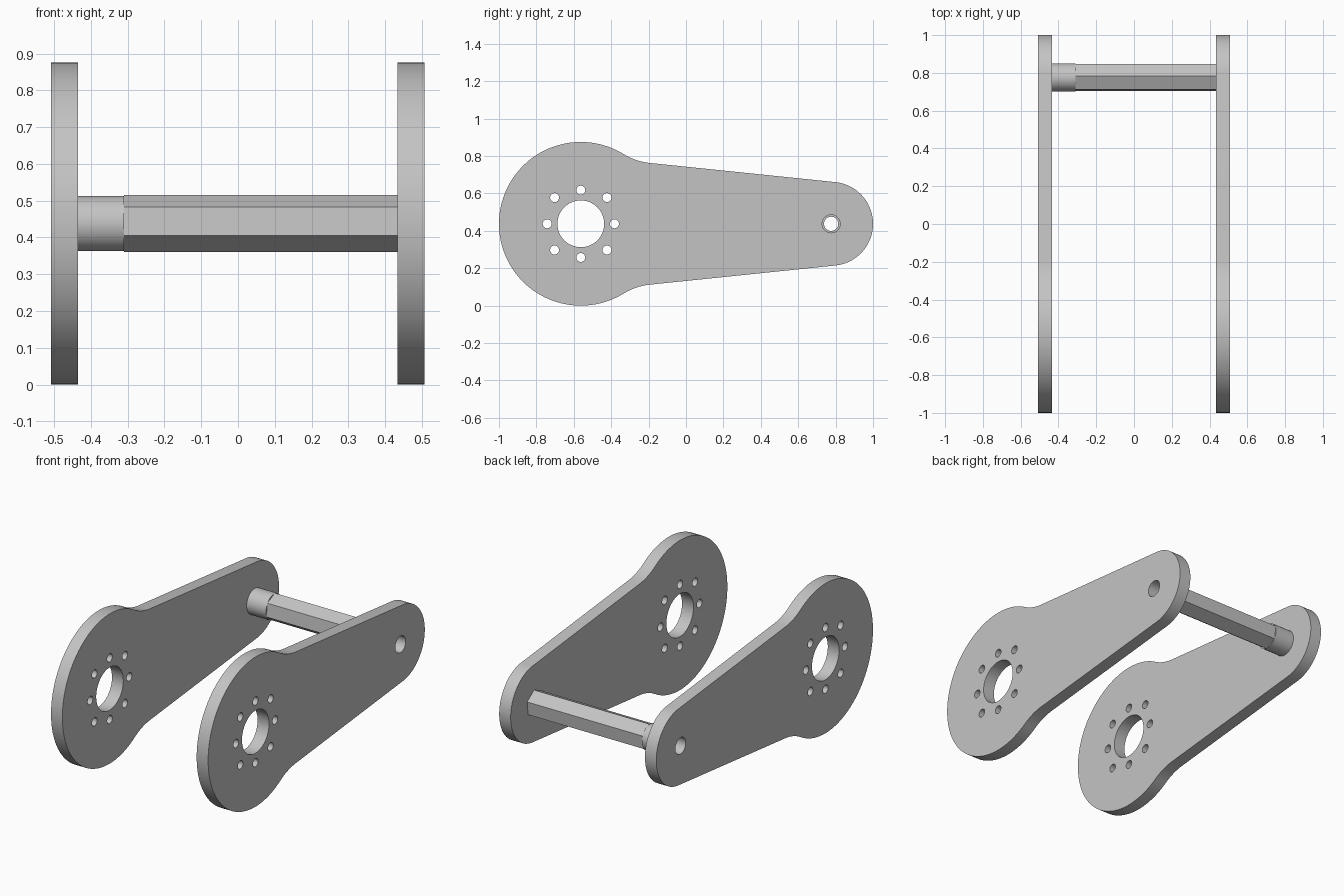
import bpy, bmesh
from math import sin, cos, pi, radians, sqrt, atan2, asin
from mathutils import Matrix, Vector

cube = bpy.data.objects.get("Cube")
if cube:
    bpy.data.objects.remove(cube, do_unlink=True)

metal = bpy.data.materials.new("plain grey metal")
metal.use_nodes = True
GREY = (0.55, 0.55, 0.55, 1)
metal.diffuse_color = GREY
metal.node_tree.nodes["Principled BSDF"].inputs["Base Color"].default_value = GREY

# Profiles are drawn in the side plane (y, z) and extruded along x
TO_SIDE = Matrix(((0, 0, 1, 0), (1, 0, 0, 0), (0, 1, 0, 0), (0, 0, 0, 1)))


def arc(centre, r, start, end, n):
    return [(centre[0] + r * cos(start + (end - start) * i / n),
             centre[1] + r * sin(start + (end - start) * i / n)) for i in range(n + 1)]


def ring(centre, r, n=48, turn=0.0):
    return arc(centre, r, turn, turn + 2 * pi, n)[:-1]


def extrude_profile(name, loops, x0, x1):
    """Fill the outer loop, leave inner loops as holes, extrude from x0 to x1."""
    curve = bpy.data.curves.new(name + "_profile", "CURVE")
    curve.dimensions = "2D"
    curve.fill_mode = "BOTH"
    curve.extrude = (x1 - x0) / 2
    for loop in loops:
        spline = curve.splines.new("POLY")
        spline.points.add(len(loop) - 1)
        for point, (y, z) in zip(spline.points, loop):
            point.co = (y, z, 0, 1)
        spline.use_cyclic_u = True
    helper = bpy.data.objects.new(name + "_helper", curve)
    bpy.context.collection.objects.link(helper)
    bpy.context.view_layer.update()
    depsgraph = bpy.context.evaluated_depsgraph_get()
    mesh = bpy.data.meshes.new_from_object(helper.evaluated_get(depsgraph))
    bpy.data.objects.remove(helper, do_unlink=True)
    bpy.data.curves.remove(curve)

    mesh.name = name
    mesh.transform(Matrix.Translation(((x0 + x1) / 2, 0, 0)) @ TO_SIDE)
    bm = bmesh.new()
    bm.from_mesh(mesh)
    bmesh.ops.remove_doubles(bm, verts=bm.verts, dist=1e-5)
    bmesh.ops.recalc_face_normals(bm, faces=bm.faces)
    bm.to_mesh(mesh)
    bm.free()
    mesh.materials.clear()
    mesh.materials.append(metal)
    obj = bpy.data.objects.new(name, mesh)
    bpy.context.collection.objects.link(obj)
    bpy.ops.object.select_all(action="DESELECT")
    obj.select_set(True)
    bpy.context.view_layer.objects.active = obj
    bpy.ops.object.shade_smooth_by_angle(angle=radians(30))
    return obj


# Arm outline: big disc, concave fillet, tapering edge, rounded end
DISC, DISC_R = Vector((-0.5625, 0.4375)), 0.4375
TIP, TIP_R = Vector((0.776, 0.4375)), 0.224
FILLET_R = 0.34
TAPER = radians(5.9)
normal = Vector((sin(TAPER), cos(TAPER)))
along = Vector((cos(TAPER), -sin(TAPER)))
edge = normal.dot(TIP - DISC) + TIP_R
reach = sqrt((DISC_R + FILLET_R) ** 2 - (edge + FILLET_R) ** 2)
fillet = DISC + along * reach + normal * (edge + FILLET_R)
out = fillet - DISC
disc_angle = atan2(out.y, out.x)

upper = arc(DISC, DISC_R, pi, disc_angle, 40)
upper += arc(fillet, FILLET_R, disc_angle - pi, -pi / 2 - TAPER, 12)[1:]
upper += arc(TIP, TIP_R, pi / 2 - TAPER, 0, 24)
lower = [(y, 2 * DISC.y - z) for y, z in reversed(upper[1:-1])]
outline = upper + lower

# Hub opening, bolt holes around it, and the rod hole at the tip
holes = [ring(DISC, 0.125, 64), ring(TIP, 0.048, 40)]
for i in range(8):
    r = 0.198 if i % 2 else 0.18
    a = i * pi / 4
    holes.append(ring(DISC + Vector((cos(a), sin(a))) * r, 0.024, 24))

extrude_profile("right_arm_plate", [outline] + holes, -0.508, -0.435)
extrude_profile("left_arm_plate", [outline] + holes, 0.433, 0.507)

# Hollow hexagonal cross rod and its round spacer
bore = ring(TIP, 0.038, 40)
extrude_profile("hex_cross_rod", [ring(TIP, 0.078, 6, radians(30) - TAPER), bore], -0.31, 0.433)
extrude_profile("round_spacer", [ring(TIP, 0.075), ring(TIP, 0.042, 40)], -0.435, -0.31)
